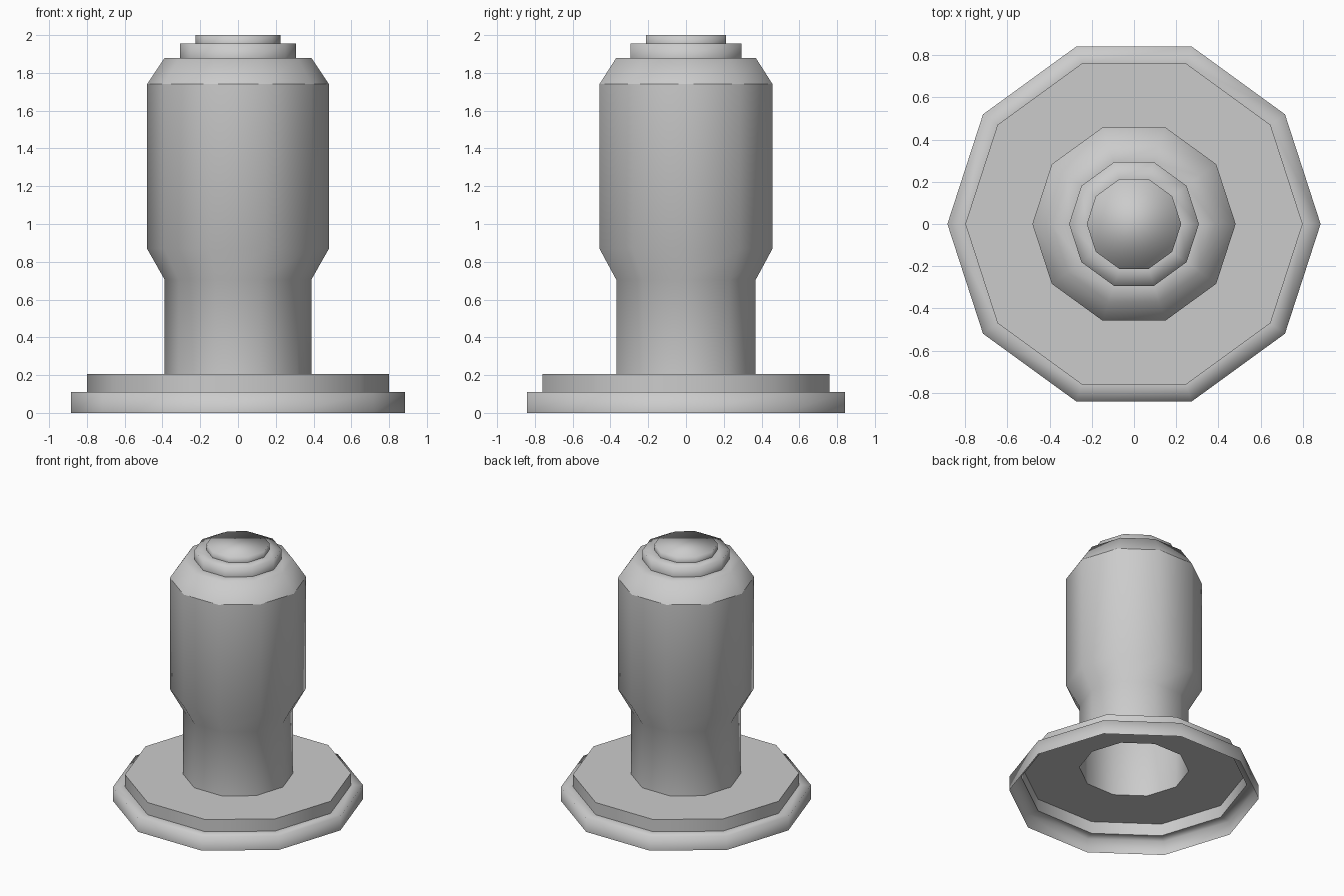
import bpy, bmesh
from math import cos, sin, tau

if "Cube" in bpy.data.objects:
    bpy.data.objects.remove(bpy.data.objects["Cube"])

SIDES = 10


def lathe(name, profile, sharp_rings=(), cap=False):
    """Revolve (radius, z) points into an open ten-sided smooth shell."""
    bm = bmesh.new()
    rings = [[bm.verts.new((r * cos(tau * i / SIDES), r * sin(tau * i / SIDES), z))
              for i in range(SIDES)] for r, z in profile]
    for a, b in zip(rings, rings[1:]):
        for i in range(SIDES):
            j = (i + 1) % SIDES
            bm.faces.new((a[i], a[j], b[j], b[i]))
    if cap:
        bm.faces.new(rings[-1])
    for face in bm.faces:
        face.smooth = True
    for k in sharp_rings:
        for i in range(SIDES):
            bm.edges.get((rings[k][i], rings[k][(i + 1) % SIDES])).smooth = False
    mesh = bpy.data.meshes.new(name)
    bm.to_mesh(mesh)
    bm.free()
    obj = bpy.data.objects.new(name, mesh)
    bpy.context.collection.objects.link(obj)
    return obj


# Stepped flange, open underneath, with a hole leading into the column
lathe("base_flange",
      [(0.885, 0), (0.885, 0.11), (0.80, 0.11), (0.80, 0.205), (0.388, 0.205)],
      sharp_rings=(2, 3))

# Narrow neck flaring into the wide barrel
lathe("neck_and_barrel",
      [(0.388, 0.205), (0.388, 0.705), (0.482, 0.87), (0.482, 1.74)])

# Tapered shoulder with two stepped rings and a closed top
lathe("shoulder_and_cap",
      [(0.482, 1.74), (0.388, 1.88), (0.308, 1.88), (0.308, 1.955),
       (0.224, 1.955), (0.224, 2.0)],
      sharp_rings=(2, 4), cap=True)
